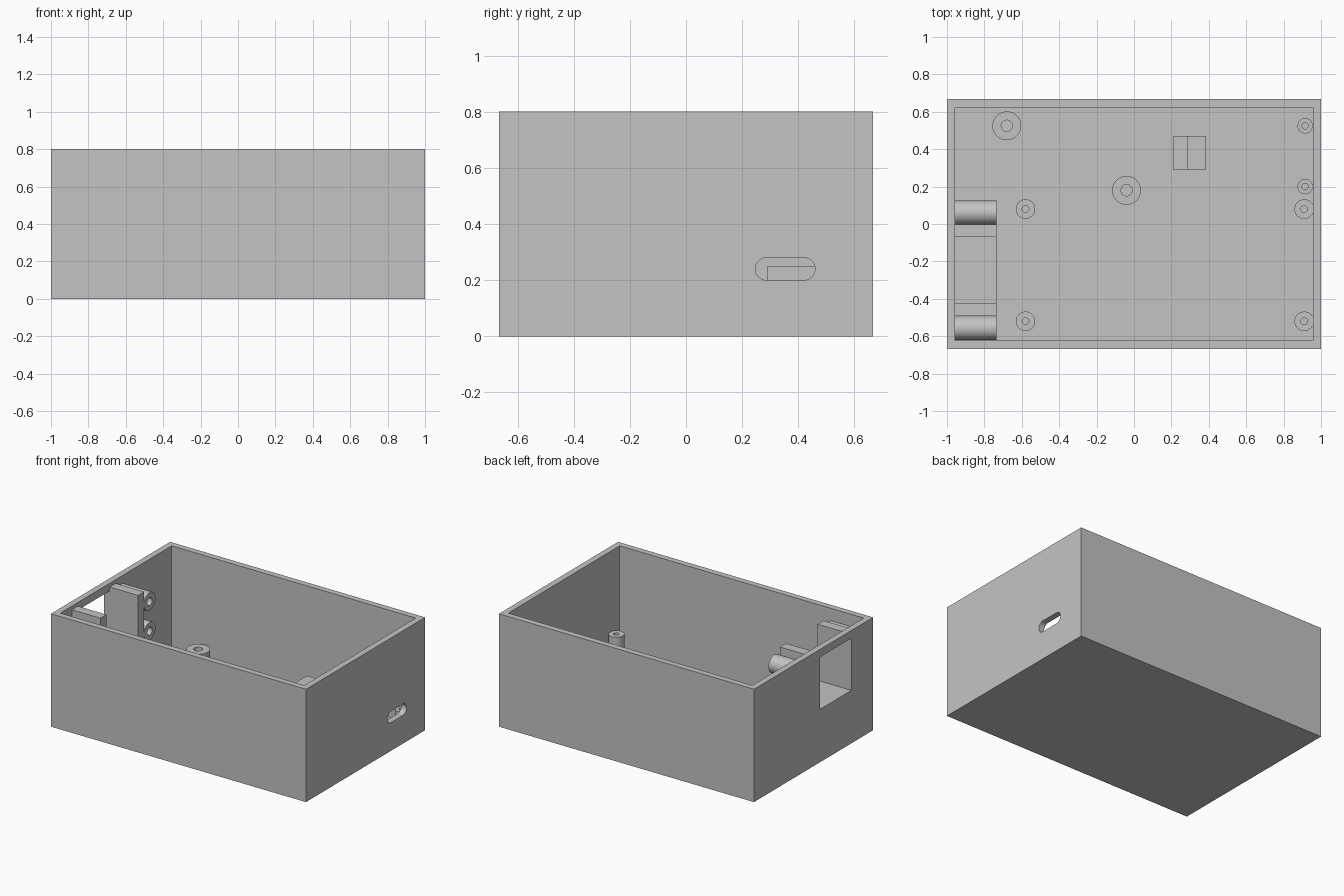
import bpy
import bmesh
import math
from mathutils import Matrix, Vector

old = bpy.data.objects.get("Cube")
if old:
    bpy.data.objects.remove(old, do_unlink=True)

# Single plain grey plastic
GREY = (0.55, 0.55, 0.55, 1.0)
plastic = bpy.data.materials.new("grey plastic")
plastic.use_nodes = True
plastic.diffuse_color = GREY
plastic.node_tree.nodes["Principled BSDF"].inputs["Base Color"].default_value = GREY

HALF_X, HALF_Y, HEIGHT, WALL = 1.0, 0.667, 0.8, 0.043
IN_X, IN_Y = HALF_X - WALL, HALF_Y - WALL


def add_object(name, bm):
    bmesh.ops.recalc_face_normals(bm, faces=bm.faces)
    mesh = bpy.data.meshes.new(name)
    bm.to_mesh(mesh)
    bm.free()
    mesh.materials.append(plastic)
    obj = bpy.data.objects.new(name, mesh)
    bpy.context.collection.objects.link(obj)
    return obj


def box(name, low, high):
    low, high = Vector(low), Vector(high)
    bm = bmesh.new()
    bmesh.ops.create_cube(bm, size=1.0)
    bmesh.ops.scale(bm, vec=high - low, verts=bm.verts)
    bmesh.ops.translate(bm, vec=(low + high) / 2, verts=bm.verts)
    return add_object(name, bm)


def prism(name, outline, offset):
    """Extrude a closed outline along an offset."""
    bm = bmesh.new()
    face = bm.faces.new([bm.verts.new(p) for p in outline])
    ext = bmesh.ops.extrude_face_region(bm, geom=[face], use_keep_orig=True)
    moved = [v for v in ext["geom"] if isinstance(v, bmesh.types.BMVert)]
    bmesh.ops.translate(bm, vec=offset, verts=moved)
    return add_object(name, bm)


def tube(name, base, length, radius, hole, along_x=False, sides=48):
    """Round post with a blind screw hole, lathed about its axis."""
    bm = bmesh.new()
    profile = [(radius, 0), (radius, length), (hole, length), (hole, 0.004), (0, 0.004)]
    verts = [bm.verts.new((r, 0, z)) for r, z in profile]
    edges = [bm.edges.new(pair) for pair in zip(verts, verts[1:])]
    bmesh.ops.spin(bm, geom=verts + edges, axis=(0, 0, 1), cent=(0, 0, 0),
                   steps=sides, angle=math.tau)
    bmesh.ops.remove_doubles(bm, verts=bm.verts, dist=1e-5)
    if along_x:
        bmesh.ops.rotate(bm, matrix=Matrix.Rotation(math.pi / 2, 3, 'Y'), verts=bm.verts)
    bmesh.ops.translate(bm, vec=base, verts=bm.verts)
    obj = add_object(name, bm)
    smooth(obj)
    return obj


def smooth(obj):
    bpy.ops.object.select_all(action='DESELECT')
    obj.select_set(True)
    bpy.context.view_layer.objects.active = obj
    bpy.ops.object.shade_smooth_by_angle(angle=math.radians(30))


def cut(obj, cutter):
    mod = obj.modifiers.new(cutter.name, 'BOOLEAN')
    mod.operation = 'DIFFERENCE'
    mod.solver = 'EXACT'
    mod.object = cutter
    bpy.context.view_layer.objects.active = obj
    bpy.ops.object.modifier_apply(modifier=mod.name)
    bpy.data.objects.remove(cutter, do_unlink=True)


# Open-topped case
WIN_FRONT, WIN_BACK, SILL, WIN_TOP = -0.425, -0.07, 0.375, 0.745
case = box("case_shell", (-HALF_X, -HALF_Y, 0), (HALF_X, HALF_Y, HEIGHT))
cut(case, box("cavity_cutter", (-IN_X, -IN_Y, WALL), (IN_X, IN_Y, HEIGHT + 0.2)))

# Square window in the right wall
cut(case, box("window_cutter", (-HALF_X - 0.1, WIN_FRONT, SILL),
              (-IN_X + 0.1, WIN_BACK, WIN_TOP)))

# Rounded cable slot in the left wall
SLOT_R, SLOT_Z = 0.04, 0.24
slot = []
for centre, start in ((0.42, -math.pi / 2), (0.287, math.pi / 2)):
    for i in range(17):
        a = start + math.pi * i / 16
        slot.append((IN_X - 0.05, centre + SLOT_R * math.cos(a),
                     SLOT_Z + SLOT_R * math.sin(a)))
cut(case, prism("slot_cutter", slot, (0.2, 0, 0)))

# U-shaped socket bracket behind the window
ARM, TOP, BRACKET_X = 0.067, 0.773, -0.735
front, back = WIN_FRONT - ARM, WIN_BACK + ARM
u_shape = [(front, SILL - ARM), (back, SILL - ARM), (back, TOP), (WIN_BACK, TOP),
           (WIN_BACK, SILL), (WIN_FRONT, SILL), (WIN_FRONT, TOP), (front, TOP)]
prism("socket_bracket", [(-IN_X, y, z) for y, z in u_shape], (BRACKET_X + IN_X, 0, 0))

# Horizontal screw bosses on both sides of the bracket
BOSS_R = 0.064
for side, y in (("front", front - BOSS_R), ("back", back + BOSS_R)):
    for level, z in (("lower", 0.47), ("upper", 0.68)):
        tube(f"{side}_{level}_bracket_boss", (-IN_X, y, z), BRACKET_X + IN_X,
             BOSS_R, 0.028, along_x=True)

# Floor standoffs: positions, top height, radius, hole radius
standoff_sets = {
    "wide_standoff": ([(-0.68, 0.525), (-0.04, 0.18)], 0.18, 0.077, 0.03),
    "board_standoff": ([(-0.58, 0.08), (0.91, 0.08), (-0.58, -0.52), (0.91, -0.52)],
                       0.228, 0.052, 0.018),
    "port_standoff": ([(0.915, 0.525), (0.915, 0.2)], 0.18, 0.041, 0.017),
}
for name, (spots, top, radius, hole) in standoff_sets.items():
    for i, (x, y) in enumerate(spots, 1):
        tube(f"{name}_{i}", (x, y, WALL), top - WALL, radius, hole)

# Stepped stop that backs the port board
step = [(0.21, WALL), (0.385, WALL), (0.385, 0.18), (0.29, 0.18), (0.29, 0.25), (0.21, 0.25)]
prism("port_board_stop", [(x, 0.29, z) for x, z in step], (0, 0.18, 0))
